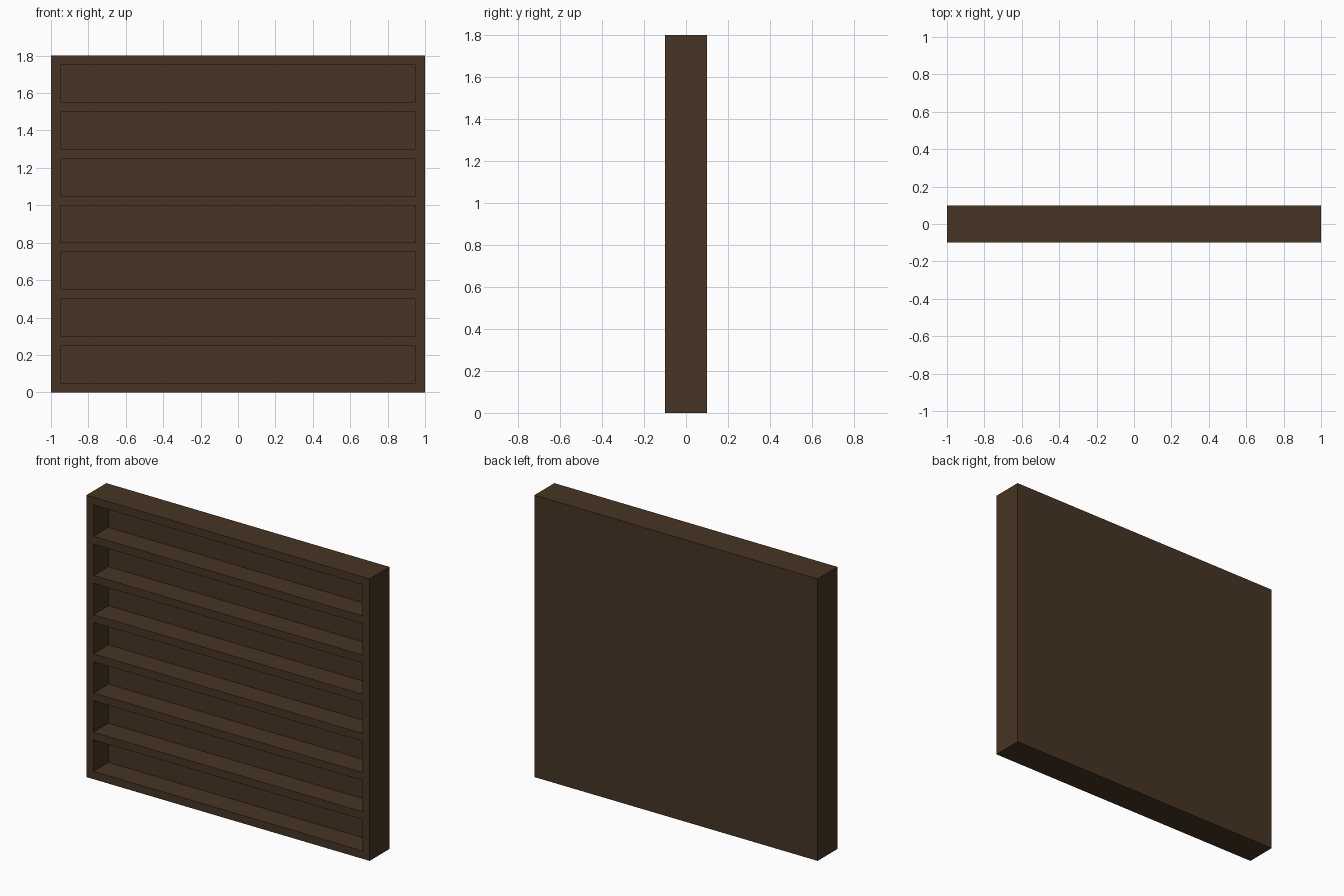
import bpy
import bmesh
from mathutils import Matrix, Vector

cube = bpy.data.objects.get("Cube")
if cube:
    bpy.data.objects.remove(cube, do_unlink=True)

WIDTH, DEPTH, HEIGHT = 2.0, 0.2, 1.8
BOARD = 0.05          # thickness of sides, shelves and back panel
BAYS = 7
PITCH = (HEIGHT - BOARD) / BAYS

# Dark wood
wood = bpy.data.materials.new("dark_wood")
wood.use_nodes = True
colour = (0.062, 0.035, 0.017, 1.0)
wood.diffuse_color = colour
bsdf = wood.node_tree.nodes["Principled BSDF"]
bsdf.inputs["Base Color"].default_value = colour
bsdf.inputs["Roughness"].default_value = 0.8

# Solid carcass block
bm = bmesh.new()
bmesh.ops.create_cube(bm, size=1.0, matrix=Matrix.Translation((0, 0, HEIGHT / 2))
                      @ Matrix.Diagonal((WIDTH, DEPTH, HEIGHT, 1)))


def front_faces():
    return [f for f in bm.faces if f.normal.y < -0.9]


def cut_front(point, normal):
    """Split only the front of the block along a plane."""
    faces = front_faces()
    edges = {e for f in faces for e in f.edges}
    verts = {v for f in faces for v in f.verts}
    bmesh.ops.bisect_plane(bm, geom=list(verts) + list(edges) + faces,
                           plane_co=point, plane_no=normal)
    bm.normal_update()


# Outline the side posts and the shelf edges
bm.normal_update()
for side in (-1, 1):
    cut_front((side * (WIDTH / 2 - BOARD), 0, 0), (1, 0, 0))
for i in range(BAYS):
    cut_front((0, 0, i * PITCH + BOARD), (0, 0, 1))
    cut_front((0, 0, (i + 1) * PITCH), (0, 0, 1))

# Sink the open bays back to the rear panel
bays = []
for f in front_faces():
    c = f.calc_center_median()
    if abs(c.x) < WIDTH / 2 - BOARD and c.z % PITCH > BOARD:
        bays.append(f)
bmesh.ops.inset_individual(bm, faces=bays, thickness=0.0, depth=0.0)
for v in {v for f in bays for v in f.verts}:
    v.co += Vector((0, DEPTH - BOARD, 0))
bmesh.ops.recalc_face_normals(bm, faces=bm.faces[:])

mesh = bpy.data.meshes.new("shelf_rack")
bm.to_mesh(mesh)
bm.free()
mesh.materials.append(wood)
rack = bpy.data.objects.new("shelf_rack", mesh)
bpy.context.collection.objects.link(rack)
